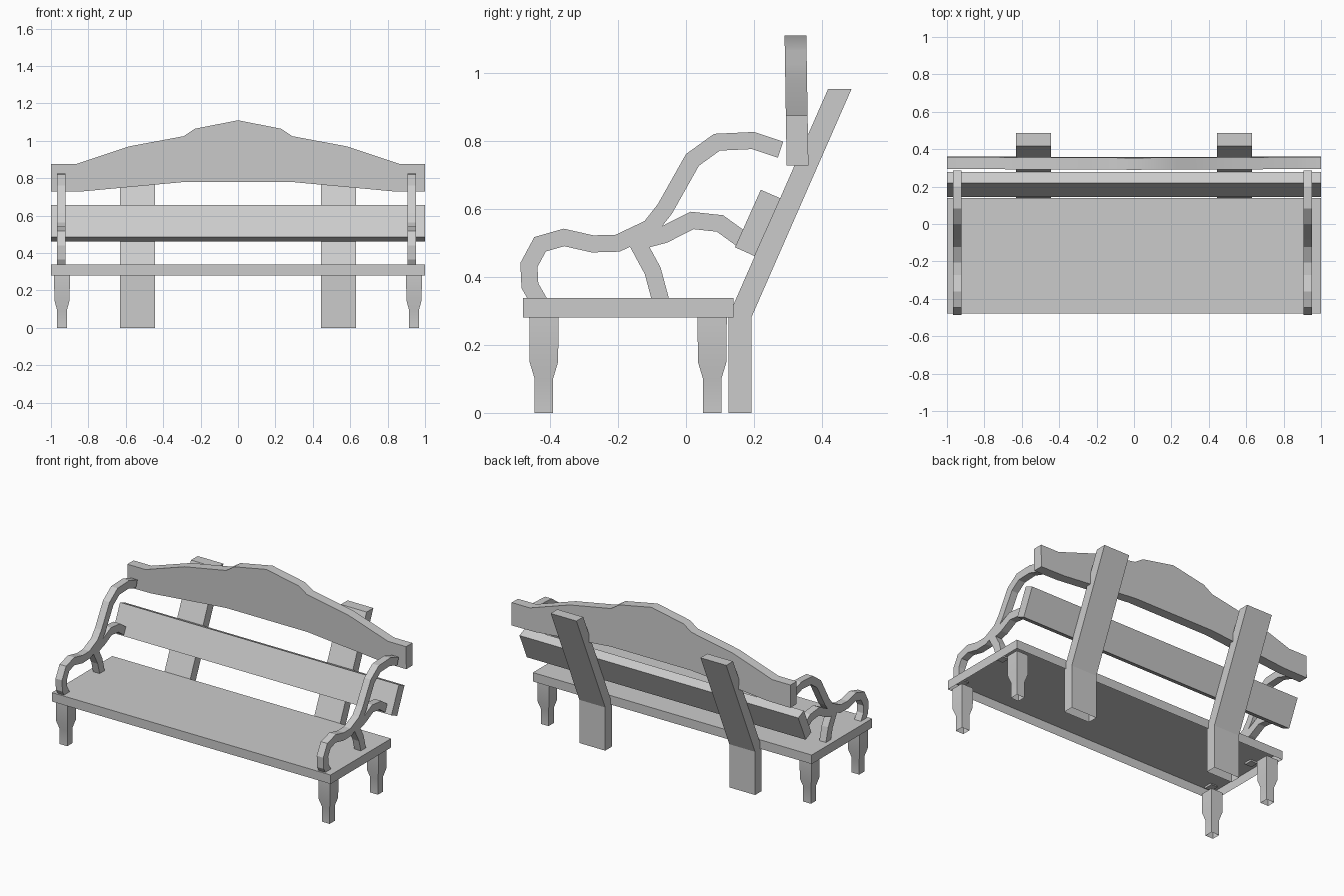
import bpy, bmesh
from mathutils import Vector

cube = bpy.data.objects.get("Cube")
if cube:
    bpy.data.objects.remove(cube)

GREY = (0.6, 0.6, 0.6, 1)
SEAT_TOP = .338
ARM_FOOT = .325
mat = bpy.data.materials.new("plain grey")
mat.use_nodes = True
mat.diffuse_color = GREY
mat.node_tree.nodes["Principled BSDF"].inputs["Base Color"].default_value = GREY


def finish(name, bm, hollow=False):
    """Make the object; a hollow one has no underside."""
    bmesh.ops.recalc_face_normals(bm, faces=bm.faces)
    if hollow:
        floor = min(v.co.z for v in bm.verts) + .001
        base = [f for f in bm.faces if all(v.co.z < floor for v in f.verts)]
        bmesh.ops.delete(bm, geom=base, context="FACES")
    mesh = bpy.data.meshes.new(name)
    bm.to_mesh(mesh)
    bm.free()
    mesh.materials.append(mat)
    obj = bpy.data.objects.new(name, mesh)
    bpy.context.scene.collection.objects.link(obj)
    return obj


def smooth(obj):
    bpy.ops.object.select_all(action="DESELECT")
    obj.select_set(True)
    bpy.context.view_layer.objects.active = obj
    bpy.ops.object.shade_smooth_by_angle()


def extrude(name, points, offset, hollow=False):
    """Solid made by sweeping a flat outline along an offset."""
    bm = bmesh.new()
    face = bm.faces.new([bm.verts.new(p) for p in points])
    swept = bmesh.ops.extrude_face_region(bm, geom=[face], use_keep_orig=True)
    verts = [v for v in swept["geom"] if isinstance(v, bmesh.types.BMVert)]
    bmesh.ops.translate(bm, verts=verts, vec=offset)
    return finish(name, bm, hollow)


def side_profile(name, outline, x0, x1, hollow=False):
    return extrude(name, [(x0, y, z) for y, z in outline], (x1 - x0, 0, 0), hollow)


def ribbon(path, half):
    """Outline of constant width around a (y, z) path, cut level at the seat."""
    pts = [Vector(p) for p in path]
    left, right = [], []
    for i, p in enumerate(pts):
        a = (p - pts[i - 1]).normalized() if i else None
        b = (pts[i + 1] - p).normalized() if i < len(pts) - 1 else None
        a, b = a or b, b or a
        t = (a + b).normalized()
        if p.y <= ARM_FOOT:
            n = Vector((-half / t.y, 0))
        else:
            n = Vector((-t.y, t.x)) * (half / t.dot(a))
        left.append(p + n)
        right.append(p - n)
    return left + right[::-1]


def leg(name, cx, cy):
    """Square leg with a tapered foot: rings of (height, half width)."""
    bm = bmesh.new()
    rings = []
    for z, hx, hy in ((0, .028, .027), (.1, .028, .027), (.15, .041, .042), (.28, .042, .043)):
        rings.append([bm.verts.new((cx + sx * hx, cy + sy * hy, z))
                      for sx, sy in ((-1, -1), (1, -1), (1, 1), (-1, 1))])
    for low, high in zip(rings, rings[1:]):
        for i in range(4):
            j = (i + 1) % 4
            bm.faces.new((low[i], low[j], high[j], high[i]))
    smooth(finish(name, bm))


# Seat board with an open underside, and tilted lower back slat
seat = [(-.479, .28), (.14, .28), (.14, SEAT_TOP), (-.479, SEAT_TOP)]
side_profile("seat", seat, -1, 1, hollow=True)
side_profile("lower_back_slat", [(.22, .656), (.278, .631), (.202, .461), (.144, .487)], -1, 1)

# Crested top rail, leaning slightly forward
upper = [(1, .875), (.87, .875), (.585, .97), (.29, 1.025), (.23, 1.065)]
lower = [(.29, .78), (.83, .73), (1, .728)]
outline = upper + [(0, 1.11)] + [(-x, z) for x, z in upper[::-1]]
outline += [(-x, z) for x, z in lower[::-1]] + lower
smooth(extrude("top_rail", [(x, .296 - .016 * (z - .73), z) for x, z in outline], (0, .064, 0)))

# Arm and post shapes as (y, z)
arm = [(-.431, ARM_FOOT), (-.459, .374), (-.462, .435), (-.429, .496), (-.359, .516),
       (-.275, .497), (-.201, .499), (-.106, .544), (-.062, .6), (.019, .744),
       (.091, .796), (.197, .801), (.278, .774)]
branch = [(-.125, .508), (-.065, .524), (.018, .566), (.1, .557), (.165, .51)]
brace = [(-.148, .51), (-.098, .418), (-.073, ARM_FOOT)]
post = [(.125, 0), (.192, 0), (.192, .28), (.487, .953), (.418, .953), (.125, .285)]

# Parts repeated on both sides; the left arm sits slightly further in
for side, s, arm_x in (("left", 1, .906), ("right", -1, -.968)):
    side_profile(side + "_back_post", post, s * .445, s * .63, hollow=True)
    for part, path in (("armrest", arm), ("arm_branch", branch), ("arm_brace", brace)):
        side_profile(f"{side}_{part}", ribbon(path, .025), arm_x, arm_x + .047)
    leg(side + "_front_leg", s * .941, -.418)
    leg(side + "_rear_leg", s * .941, .077)
